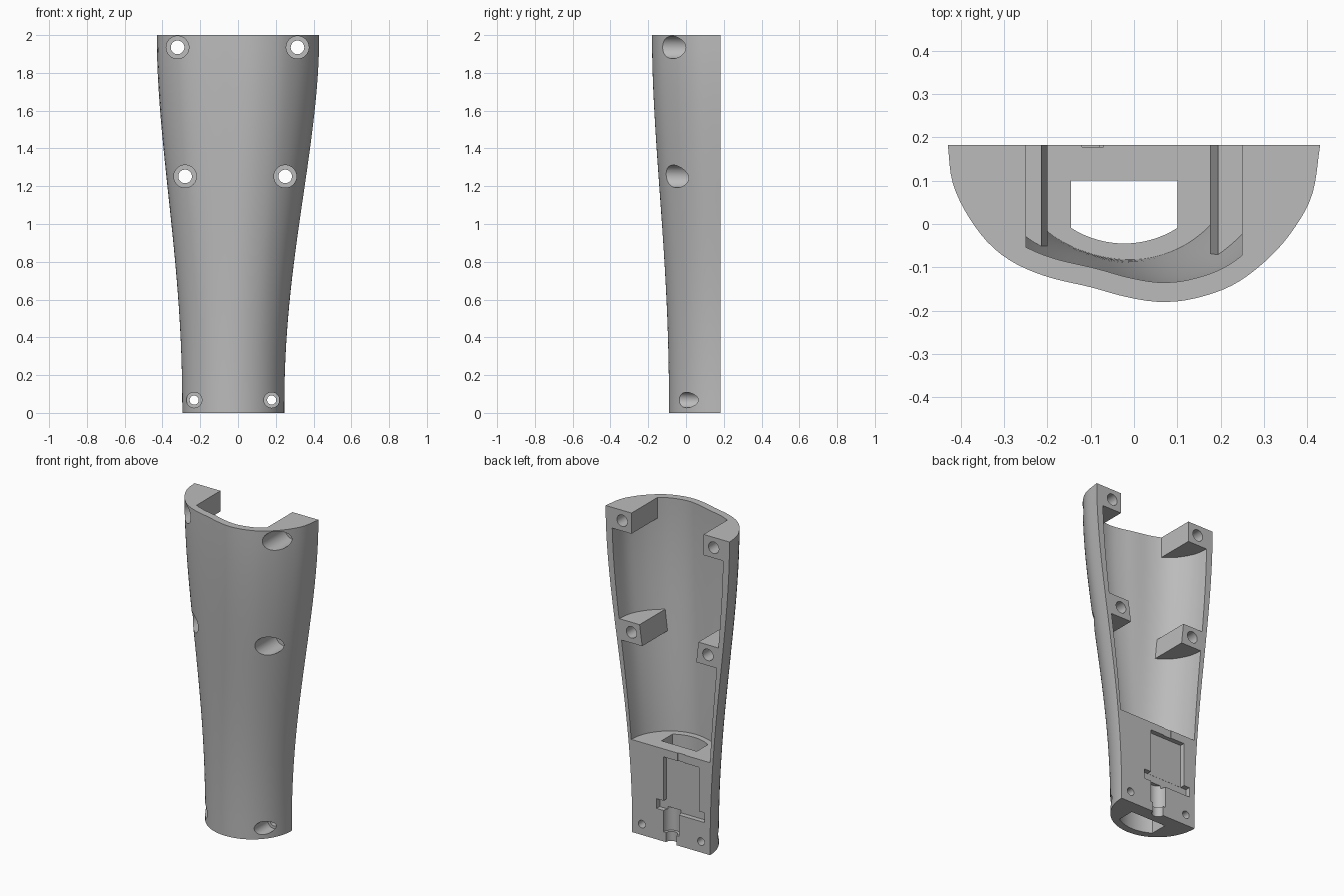
import bpy, bmesh, math
from mathutils import Vector

cube = bpy.data.objects.get("Cube")
if cube:
    bpy.data.objects.remove(cube, do_unlink=True)

grey = bpy.data.materials.new("plain grey")
grey.use_nodes = True
colour = (0.5, 0.5, 0.5, 1)
grey.diffuse_color = colour
grey.node_tree.nodes["Principled BSDF"].inputs["Base Color"].default_value = colour

BACK, HEIGHT, FLOOR, N = 0.183, 2.0, 0.58, 56

# Outline of the wide end, left to right around the front
WIDE = [Vector(p) for p in (
    (-.43, BACK), (-.42, .1), (-.39, .03), (-.34, -.04), (-.28, -.088), (-.2, -.122),
    (-.1, -.146), (-.02, -.168), (.06, -.18), (.14, -.172), (.23, -.14), (.31, -.08),
    (.37, -.01), (.412, .07), (.43, BACK))]


def resample(points, n):
    """Smooth curve through the points, evenly spaced along its length."""
    pts = [2 * points[0] - points[1]] + points + [2 * points[-1] - points[-2]]
    fine = []
    for a, b, c, d in zip(pts, pts[1:], pts[2:], pts[3:]):
        for k in range(20):
            t = k / 20
            fine.append(.5 * (2 * b + (c - a) * t + (2 * a - 5 * b + 4 * c - d) * t * t
                              + (3 * b - a - 3 * c + d) * t ** 3))
    fine.append(points[-1])
    dist = [0]
    for p, q in zip(fine, fine[1:]):
        dist.append(dist[-1] + (q - p).length)
    out, j = [], 0
    for i in range(n + 1):
        target = dist[-1] * i / n
        while j < len(fine) - 2 and dist[j + 1] < target:
            j += 1
        out.append(fine[j].lerp(fine[j + 1], (target - dist[j]) / (dist[j + 1] - dist[j])))
    return out


top_outline = resample(WIDE, N)
bottom_outline = [Vector((-.025 - .27 * math.cos(math.pi * i / N),
                          BACK - .273 * math.sin(math.pi * i / N))) for i in range(N + 1)]


def outline(z):
    t = min(max(z / HEIGHT, 0), 1) ** 1.15
    s = t * t * (3 - 2 * t)
    return [a.lerp(b, s) for a, b in zip(bottom_outline, top_outline)]


def inner_outline(z):
    pts = outline(z)
    wall = .02 + .025 * min((z - FLOOR) / (HEIGHT - FLOOR), 1)
    result = []
    for i, p in enumerate(pts):
        d = (pts[min(i + 1, N)] - pts[max(i - 1, 0)]).normalized()
        result.append(p + wall * Vector((-d.y, d.x)))
    # carry the opening out past the flat back
    return ([Vector((result[0].x, .3))] + result + [Vector((result[-1].x, .3))])


def loft(name, rings):
    """Closed solid through rings of (z, outline)."""
    bm = bmesh.new()
    loops = [[bm.verts.new((p.x, p.y, z)) for p in ring] for z, ring in rings]
    for low, high in zip(loops, loops[1:]):
        for i in range(len(low)):
            j = (i + 1) % len(low)
            bm.faces.new((low[i], low[j], high[j], high[i]))
    bm.faces.new(loops[0][::-1])
    bm.faces.new(loops[-1])
    bmesh.ops.recalc_face_normals(bm, faces=bm.faces)
    mesh = bpy.data.meshes.new(name)
    bm.to_mesh(mesh)
    bm.free()
    ob = bpy.data.objects.new(name, mesh)
    bpy.context.collection.objects.link(ob)
    mesh.materials.append(grey)
    return ob


def box(name, x, y, z, lean=0):
    """Box from ranges; lean shifts its top along x."""
    ring = [Vector((x[a], y[b])) for a, b in ((0, 0), (1, 0), (1, 1), (0, 1))]
    shift = Vector((lean, 0))
    return loft(name, [(z[0], ring), (z[1], [p + shift for p in ring])])


def rod(name, radius, centre, length, along_y):
    turn = (math.pi / 2, 0, 0) if along_y else (0, 0, 0)
    bpy.ops.mesh.primitive_cylinder_add(vertices=40, radius=radius, depth=length,
                                        location=centre, rotation=turn)
    ob = bpy.context.object
    ob.name = name
    ob.data.materials.append(grey)
    return ob


def cut(target, cutter):
    cutter.hide_render = True
    mod = target.modifiers.new("cut", "BOOLEAN")
    mod.operation, mod.solver, mod.object = "DIFFERENCE", "EXACT", cutter
    bpy.context.view_layer.objects.active = target
    bpy.ops.object.modifier_apply(modifier=mod.name)
    bpy.data.objects.remove(cutter, do_unlink=True)


# Tapered half shell
shell = loft("half_shell", [(HEIGHT * i / 28, outline(HEIGHT * i / 28)) for i in range(29)])

# Hollow above the floor, leaving four screw blocks standing
levels = [FLOOR + (HEIGHT - FLOOR) * i / 20 for i in range(21)] + [2.05]
cavity = loft("cavity", [(z, inner_outline(z)) for z in levels])
cut(cavity, box("top_block", (-1, -.25), (-1, 1), (1.87, 2.2)))
cut(cavity, box("top_block", (.25, 1), (-1, 1), (1.87, 2.2)))
cut(cavity, box("middle_block", (-1, -.2), (-1, 1), (1.185, 1.315), -.014))
cut(cavity, box("middle_block", (.176, 1), (-1, 1), (1.185, 1.315), .018))
cut(shell, cavity)

# Passage down through the solid lower end
MID = -.0225
arc = [Vector((MID + x, BACK - math.sqrt(.228 ** 2 - x * x)))
       for x in (.1225 * (1 - i / 8) for i in range(17))]
passage = [Vector((MID - .1225, .1)), Vector((MID + .1225, .1))] + arc
cut(shell, loft("passage", [(-.1, passage), (.65, passage)]))

# Shallow pocket, its flange, shaft seat and wire notch in the back
for name, x, z, depth in (("pocket", (-.218, .028), (.195, .53), .03),
                          ("flange", (-.258, .075), (.194, .255), .031),
                          ("notch", (-.12, -.07), (.5, .6), .005)):
    cut(shell, box(name, x, (BACK - depth, .3), z))
cut(shell, rod("shaft_seat", .054, (-.026, BACK, .135), .15, False))
cut(shell, rod("shaft_exit", .037, (-.026, BACK, 0), .2, False))

# Counterbored screw holes
for x, z, bore, head in ((-.32, 1.935, .036, .06), (.315, 1.935, .036, .06),
                         (-.28, 1.252, .036, .06), (.25, 1.252, .036, .06),
                         (-.232, .068, .024, .041), (.178, .068, .024, .041)):
    cut(shell, rod("screw_bore", bore, (x, 0, z), 1, True))
    cut(shell, rod("screw_head", head, (x, -.2, z), .6, True))

bpy.ops.object.select_all(action="DESELECT")
shell.select_set(True)
bpy.context.view_layer.objects.active = shell
bpy.ops.object.shade_smooth_by_angle(angle=math.radians(25))
